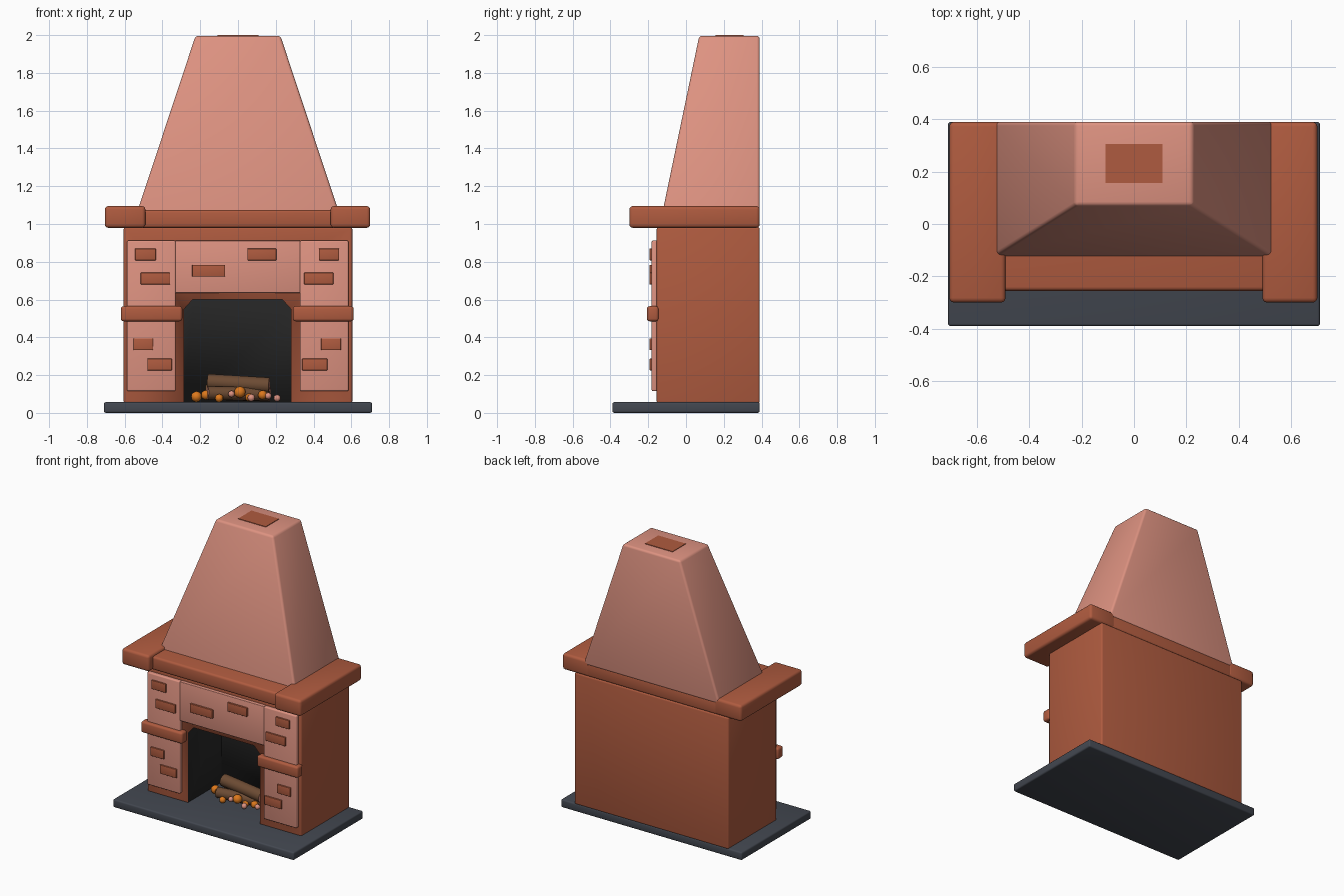
import bpy, bmesh, math
from mathutils import Vector

if "Cube" in bpy.data.objects:
    bpy.data.objects.remove(bpy.data.objects["Cube"])


def material(name, rgb):
    m = bpy.data.materials.new(name)
    m.diffuse_color = (*rgb, 1)
    m.use_nodes = True
    m.node_tree.nodes["Principled BSDF"].inputs["Base Color"].default_value = m.diffuse_color
    return m


PINK = material("pink_plaster", (0.73, 0.29, 0.22))
BRICK = material("red_brick", (0.43, 0.105, 0.05))
SLATE = material("dark_slate", (0.055, 0.063, 0.08))
SOOT = material("soot_black", (0.022, 0.022, 0.022))
BARK = material("bark_brown", (0.15, 0.07, 0.033))
EMBER = material("ember_orange", (0.72, 0.19, 0.012))


def finish(bm, name, *mats):
    bmesh.ops.recalc_face_normals(bm, faces=bm.faces[:])
    me = bpy.data.meshes.new(name)
    bm.to_mesh(me)
    bm.free()
    for m in mats:
        me.materials.append(m)
    ob = bpy.data.objects.new(name, me)
    bpy.context.collection.objects.link(ob)
    return ob


def frustum(name, mat, low, high, z0, z1, bevel=0.012):
    """Bevelled block between two rectangles (x0, x1, y0, y1)."""
    bm = bmesh.new()
    rings = []
    for (x0, x1, y0, y1), z in ((low, z0), (high, z1)):
        rings.append([bm.verts.new((x, y, z)) for x, y in
                      ((x0, y0), (x1, y0), (x1, y1), (x0, y1))])
    a, b = rings
    bm.faces.new(a[::-1])
    bm.faces.new(b)
    for i in range(4):
        j = (i + 1) % 4
        bm.faces.new((a[i], a[j], b[j], b[i]))
    if bevel:
        bmesh.ops.bevel(bm, geom=bm.edges[:], offset=bevel, segments=3,
                        profile=0.5, affect='EDGES')
    return finish(bm, name, mat)


def box(name, mat, x0, x1, y0, y1, z0, z1, bevel=0.012):
    r = (x0, x1, y0, y1)
    return frustum(name, mat, r, r, z0, z1, bevel)


# Hearth slab and main body
box("hearth_slab", SLATE, -0.71, 0.71, -0.39, 0.39, 0, 0.057, 0.01)
body = box("body", BRICK, -0.605, 0.605, -0.155, 0.39, 0.05, 0.985)

# Firebox opening with chamfered top corners
bm = bmesh.new()
outline = [(-0.285, 0), (0.28, 0), (0.28, 0.55), (0.235, 0.6),
           (-0.24, 0.6), (-0.285, 0.55)]
face = bm.faces.new([bm.verts.new((x, -0.3, z)) for x, z in outline])
ext = bmesh.ops.extrude_face_region(bm, geom=[face])
bmesh.ops.translate(bm, vec=(0, 0.52, 0),
                    verts=[v for v in ext["geom"] if isinstance(v, bmesh.types.BMVert)])
cutter = finish(bm, "firebox_cutter", SOOT)
cutter.hide_render = True
cut = body.modifiers.new("firebox", 'BOOLEAN')
cut.operation = 'DIFFERENCE'
cut.solver = 'EXACT'
cut.material_mode = 'TRANSFER'
cut.object = cutter

# Mantel shelf
box("mantel_middle", BRICK, -0.52, 0.52, -0.255, 0.388, 0.98, 1.075, 0.015)
for side, x0, x1 in (("left", -0.705, -0.49), ("right", 0.49, 0.7)):
    box("mantel_end_" + side, BRICK, x0, x1, -0.30, 0.39, 0.98, 1.095, 0.018)

# Tapered hood and flue cap
frustum("hood", PINK, (-0.535, 0.535, -0.125, 0.39), (-0.225, 0.225, 0.07, 0.39),
        1.06, 1.996, 0.015)
box("flue_opening", BRICK, -0.108, 0.108, 0.157, 0.305, 1.992, 2.0, 0)

# Plaster panels and pillar bands
box("panel_left", PINK, -0.588, -0.33, -0.182, -0.15, 0.115, 0.912, 0.008)
box("panel_right", PINK, 0.327, 0.585, -0.182, -0.15, 0.115, 0.912, 0.008)
box("panel_middle", PINK, -0.332, 0.329, -0.180, -0.15, 0.635, 0.912, 0.004)
box("band_left", BRICK, -0.62, -0.295, -0.207, -0.145, 0.485, 0.565, 0.014)
box("band_right", BRICK, 0.29, 0.612, -0.207, -0.145, 0.485, 0.565, 0.014)

# Exposed bricks: left edge, right edge, bottom
for i, (x0, x1, z) in enumerate([
        (-0.545, -0.435, 0.808), (-0.515, -0.36, 0.68), (-0.243, -0.068, 0.722),
        (0.05, 0.203, 0.808), (0.428, 0.535, 0.808), (0.35, 0.505, 0.68),
        (-0.553, -0.45, 0.332), (-0.48, -0.35, 0.225),
        (0.44, 0.545, 0.332), (0.34, 0.473, 0.225)]):
    box(f"exposed_brick_{i}", BRICK, x0, x1, -0.193, -0.175, z, z + 0.062, 0.003)


def log(name, a, b, radius):
    """Cylinder from a to b with pale cut ends."""
    a, b = Vector(a), Vector(b)
    bm = bmesh.new()
    bmesh.ops.create_cone(bm, cap_ends=True, segments=12, radius1=radius,
                          radius2=radius, depth=(b - a).length)
    for f in bm.faces:
        f.material_index = 1 if len(f.verts) > 4 else 0
    bm.transform((b - a).to_track_quat('Z', 'Y').to_matrix().to_4x4())
    bmesh.ops.translate(bm, verts=bm.verts[:], vec=(a + b) / 2)
    return finish(bm, name, BARK, PINK)


log("log_top", (-0.16, 0.07, 0.165), (0.165, 0.04, 0.145), 0.042)
log("log_front", (-0.16, 0.0, 0.105), (0.16, 0.05, 0.1), 0.036)
log("log_back", (-0.17, 0.13, 0.11), (0.17, 0.1, 0.1), 0.04)

# Embers and ashes: x, y, z, radius
for name, mat, balls in (
        ("ember", EMBER, [(-0.22, 0.06, 0.086, 0.029), (-0.17, 0.03, 0.095, 0.026),
                          (0.01, -0.02, 0.11, 0.031), (-0.1, -0.03, 0.078, 0.022),
                          (0.13, 0.0, 0.095, 0.025), (0.06, 0.0, 0.082, 0.022)]),
        ("coal", PINK, [(-0.035, -0.03, 0.1, 0.018), (0.07, -0.03, 0.08, 0.02),
                        (0.207, 0.03, 0.078, 0.019), (0.16, -0.01, 0.09, 0.018)])):
    for i, (x, y, z, r) in enumerate(balls):
        bm = bmesh.new()
        bmesh.ops.create_icosphere(bm, subdivisions=2, radius=r)
        bmesh.ops.translate(bm, verts=bm.verts[:], vec=(x, y, z))
        finish(bm, f"{name}_{i}", mat)

# Smooth the rounded edges, keep hard corners
bpy.ops.object.select_all(action='SELECT')
bpy.context.view_layer.objects.active = body
bpy.ops.object.shade_smooth_by_angle(angle=math.radians(40))
